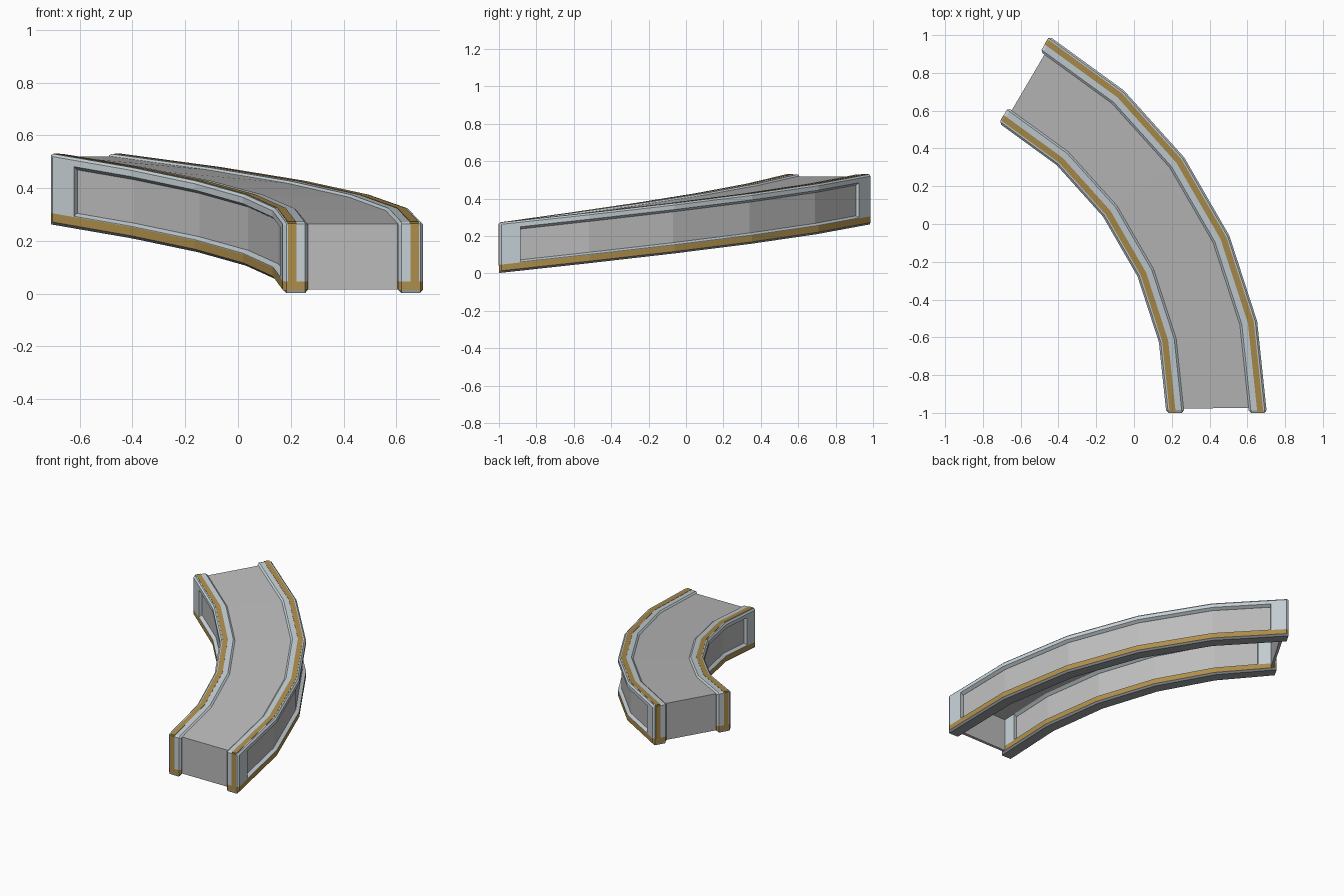
import bpy, bmesh, math

if "Cube" in bpy.data.objects:
    bpy.data.objects.remove(bpy.data.objects["Cube"])

CX, CY = -1.582, -0.99      # centre of the bend
N, STEP = 5, math.radians(12)
RISE = 0.258
W, H = 0.095, 0.272         # side wall width and height


def material(name, col):
    m = bpy.data.materials.new(name)
    m.diffuse_color = (*col, 1)
    m.use_nodes = True
    m.node_tree.nodes["Principled BSDF"].inputs["Base Color"].default_value = m.diffuse_color
    return m


STEEL = material("pale_steel", (0.56, 0.63, 0.67))
BRONZE = material("bronze", (0.42, 0.27, 0.07))
DARK = material("dark_grey", (0.30, 0.32, 0.34))
DECK = material("deck_grey", (0.50, 0.50, 0.50))


def point(t, r, z):
    """Point on the faceted, rising bend; t counts segments."""
    i = min(max(math.floor(t), 0), N - 1)
    f = t - i
    a, b = i * STEP, (i + 1) * STEP
    return (CX + r * (math.cos(a) * (1 - f) + math.cos(b) * f),
            CY + r * (math.sin(a) * (1 - f) + math.sin(b) * f),
            z + RISE * t / N)


def sweep(name, profile, stations, r0, s, mat):
    """Sweep a (depth, z) profile along stations of (t, end inset)."""
    bm = bmesh.new()
    rings = []
    for t, ins in stations:
        ring = []
        for d, z in profile:
            d = min(max(d, ins), W - ins) if ins else d
            z = min(z, H - ins * 0.5) if ins else z
            ring.append(bm.verts.new(point(t, r0 + s * d, z)))
        rings.append(ring)
    n = len(profile)
    for a, b in zip(rings, rings[1:]):
        for k in range(n):
            bm.faces.new((a[k], a[(k + 1) % n], b[(k + 1) % n], b[k]))
    bm.faces.new(rings[0])
    bm.faces.new(rings[-1])
    bmesh.ops.recalc_face_normals(bm, faces=bm.faces)
    me = bpy.data.meshes.new(name)
    bm.to_mesh(me)
    bm.free()
    me.materials.append(mat)
    ob = bpy.data.objects.new(name, me)
    bpy.context.collection.objects.link(ob)


def rect(d0, d1, z0, z1):
    return [(d0, z0), (d1, z0), (d1, z1), (d0, z1)]


MID = [(i, 0) for i in range(1, N)]


def span(e):
    return [(e, 0)] + MID + [(N - e, 0)]


def wall(tag, r0, s):
    u = 1 / (2 * r0 * math.sin(STEP / 2))    # one unit of length in t
    post = 0.105 * u
    tip = 0.010 * u
    capped = [(-tip, 0.012), (0.004 * u, 0)] + MID + [(N - 0.004 * u, 0), (N + tip, 0.012)]

    # long rails
    sweep(tag + "_top_rail", [(0.0, 0.238), (0.02, 0.226), (W - 0.02, 0.226), (W, 0.238),
          (W, 0.262), (W - 0.012, H), (0.010, H), (0, 0.262)], span(post), r0, s, STEEL)
    sweep(tag + "_lower_lip", [(0, 0.047), (W, 0.047), (W, 0.050), (W - 0.02, 0.061),
          (0.02, 0.061), (0, 0.050)], span(post), r0, s, STEEL)
    sweep(tag + "_bronze_rail", rect(0, W, 0.014, 0.047), capped, r0, s, BRONZE)
    sweep(tag + "_foot", [(0.012, 0.003), (W - 0.012, 0.003), (W, 0.014), (0, 0.014)],
          capped, r0, s, DARK)
    # recessed panel
    sweep(tag + "_panel", rect(0.022, W - 0.022, 0.055, 0.232), span(post * 0.8), r0, s, DECK)
    # bronze inlay along the top
    sweep(tag + "_top_stripe", rect(0.018, 0.05, 0.265, H + 0.0015), span(-0.004 * u), r0, s, BRONZE)
    # end posts, each with a bronze strip down its end face
    for end, name in ((0, "low"), (N, "high")):
        g = 1 if end == 0 else -1
        sweep(f"{tag}_{name}_post", [(0, 0.047), (W, 0.047), (W, 0.262), (W - 0.012, H),
              (0.010, H), (0, 0.262)],
              [(end - g * tip, 0.012), (end + g * 0.004 * u, 0), (end + g * post, 0)], r0, s, STEEL)
        sweep(f"{tag}_{name}_end_stripe", rect(0.018, 0.05, 0.045, H - 0.004),
              [(end - g * tip * 1.15, 0), (end + g * 0.01 * u, 0)], r0, s, BRONZE)


R_OUT, R_IN = 2.284, 1.752
wall("outer_wall", R_OUT, -1)
wall("inner_wall", R_IN, 1)

# deck between the walls and the plates closing its ends
WIDTH = R_OUT - R_IN
sweep("deck", rect(0.088, WIDTH - 0.088, 0.238, 0.263), span(0.035), R_IN, 1, DECK)
for a, b, name in ((0.035, 0.075, "low"), (N - 0.075, N - 0.035, "high")):
    sweep(name + "_end_plate", rect(0.088, WIDTH - 0.088, 0.014, 0.2625),
          [(a, 0), (b, 0)], R_IN, 1, DECK)
